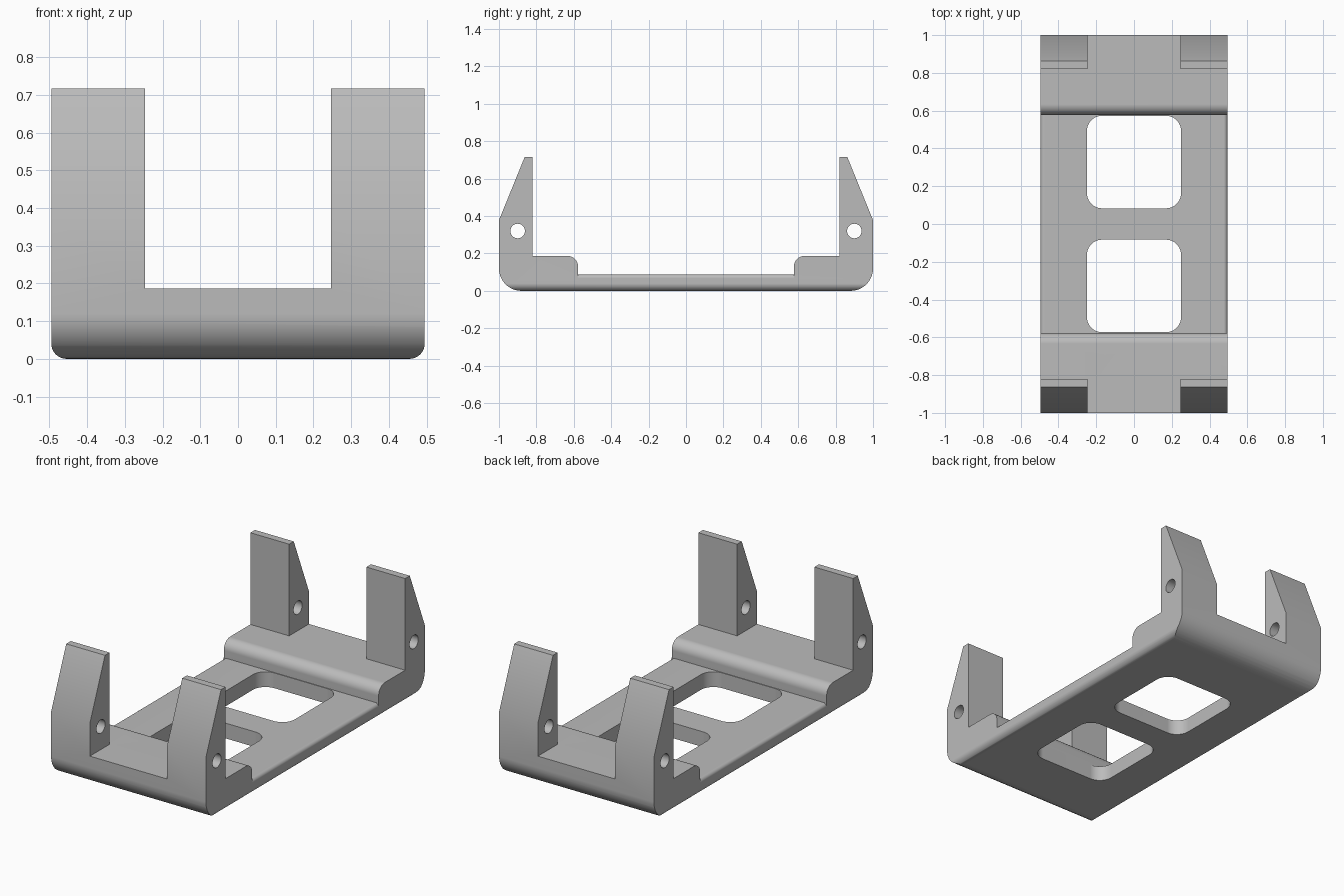
import bpy, bmesh, math
from mathutils import Vector

if "Cube" in bpy.data.objects:
    bpy.data.objects.remove(bpy.data.objects["Cube"], do_unlink=True)

HALF_W, PLATE_TOP, BLOCK_TOP, TOP = 0.495, 0.088, 0.187, 0.717
WALL = 0.577   # inner wall of the raised end blocks

grey = bpy.data.materials.new("matte grey")
grey.use_nodes = True
color = (0.5, 0.5, 0.5, 1)
grey.diffuse_color = color
grey.node_tree.nodes["Principled BSDF"].inputs["Base Color"].default_value = color


def outline(corners, steps=10):
    """Turn (a, b, radius) corners into a closed outline with rounded corners."""
    pts = []
    for i, (a, b, r) in enumerate(corners):
        p = Vector((a, b))
        if r == 0:
            pts.append(p)
            continue
        u = (Vector(corners[i - 1][:2]) - p).normalized()
        v = (Vector(corners[(i + 1) % len(corners)][:2]) - p).normalized()
        # all rounded corners are square
        center = p + (u + v) * r
        for k in range(steps + 1):
            t = math.pi / 2 * k / steps
            pts.append(center - v * r * math.cos(t) - u * r * math.sin(t))
    return pts


def rect(a0, a1, b0, b1, r=0):
    return outline([(a0, b0, r), (a1, b0, r), (a1, b1, r), (a0, b1, r)])


def prism(name, pts, axis, lo, hi):
    """Extrude a flat outline along one axis."""
    place = {"X": lambda p, d: (d, p[0], p[1]),
             "Y": lambda p, d: (p[0], d, p[1]),
             "Z": lambda p, d: (p[0], p[1], d)}[axis]
    bm = bmesh.new()
    ends = [[bm.verts.new(place(p, d)) for p in pts] for d in (lo, hi)]
    for ring in ends:
        bm.faces.new(ring)
    n = len(pts)
    for i in range(n):
        j = (i + 1) % n
        bm.faces.new((ends[0][i], ends[0][j], ends[1][j], ends[1][i]))
    bmesh.ops.recalc_face_normals(bm, faces=bm.faces)
    mesh = bpy.data.meshes.new(name)
    bm.to_mesh(mesh)
    bm.free()
    mesh.materials.append(grey)
    obj = bpy.data.objects.new(name, mesh)
    bpy.context.collection.objects.link(obj)
    return obj


def combine(target, tool, operation="DIFFERENCE"):
    mod = target.modifiers.new("cut", "BOOLEAN")
    mod.operation, mod.solver, mod.object = operation, "EXACT", tool
    bpy.context.view_layer.objects.active = target
    bpy.ops.object.modifier_apply(modifier=mod.name)
    bpy.data.objects.remove(tool, do_unlink=True)


# Side profile: rounded base, raised end blocks and tapered uprights
half = [(1, 0, 0.12), (1, 0.378, 0), (0.862, TOP, 0), (0.82, TOP, 0),
        (0.82, BLOCK_TOP, 0), (WALL, BLOCK_TOP, 0.057), (WALL, PLATE_TOP, 0)]
profile = half + [(-y, z, r) for y, z, r in reversed(half)]
bracket = prism("bracket", outline(profile), "X", -HALF_W, HALF_W)

# Rounded lower long edges
r = 0.04
envelope = outline([(-HALF_W, 0, r), (HALF_W, 0, r), (HALF_W, 1, 0), (-HALF_W, 1, 0)])
combine(bracket, prism("envelope", envelope, "Y", -1.1, 1.1), "INTERSECT")

# Opening between the uprights
combine(bracket, prism("slot", rect(-0.247, 0.247, BLOCK_TOP, 1), "Y", -1.1, 1.1))

# Softened upper edges of the floor plate
r = 0.02
for side in (-1, 1):
    strip = [(side * (HALF_W - r + r * math.sin(t)), PLATE_TOP - r + r * math.cos(t))
             for t in (math.pi / 2 * k / 6 for k in range(7))]
    strip += [(side * (HALF_W + 0.01), PLATE_TOP - r),
              (side * (HALF_W + 0.01), PLATE_TOP + 0.01),
              (side * (HALF_W - r), PLATE_TOP + 0.01)]
    combine(bracket, prism("edge_strip", strip, "Y", -WALL + 0.0005, WALL - 0.0005))

# Floor windows and cross holes through the uprights
for side in (-1, 1):
    y0, y1 = sorted((side * 0.083, side * 0.573))
    combine(bracket, prism("window", rect(-0.249, 0.249, y0, y1, 0.08), "Z", -0.1, 0.15))
    circle = [(side * 0.9 + 0.039 * math.cos(t), 0.32 + 0.039 * math.sin(t))
              for t in (math.tau * k / 32 for k in range(32))]
    combine(bracket, prism("pin_hole", circle, "X", -0.6, 0.6))

# Smooth the rounded edges while keeping flat faces flat
bpy.ops.object.select_all(action="DESELECT")
bracket.select_set(True)
bpy.context.view_layer.objects.active = bracket
bpy.ops.object.shade_smooth_by_angle(angle=math.radians(30))
weighted = bracket.modifiers.new("flat_faces", "WEIGHTED_NORMAL")
weighted.keep_sharp = True
